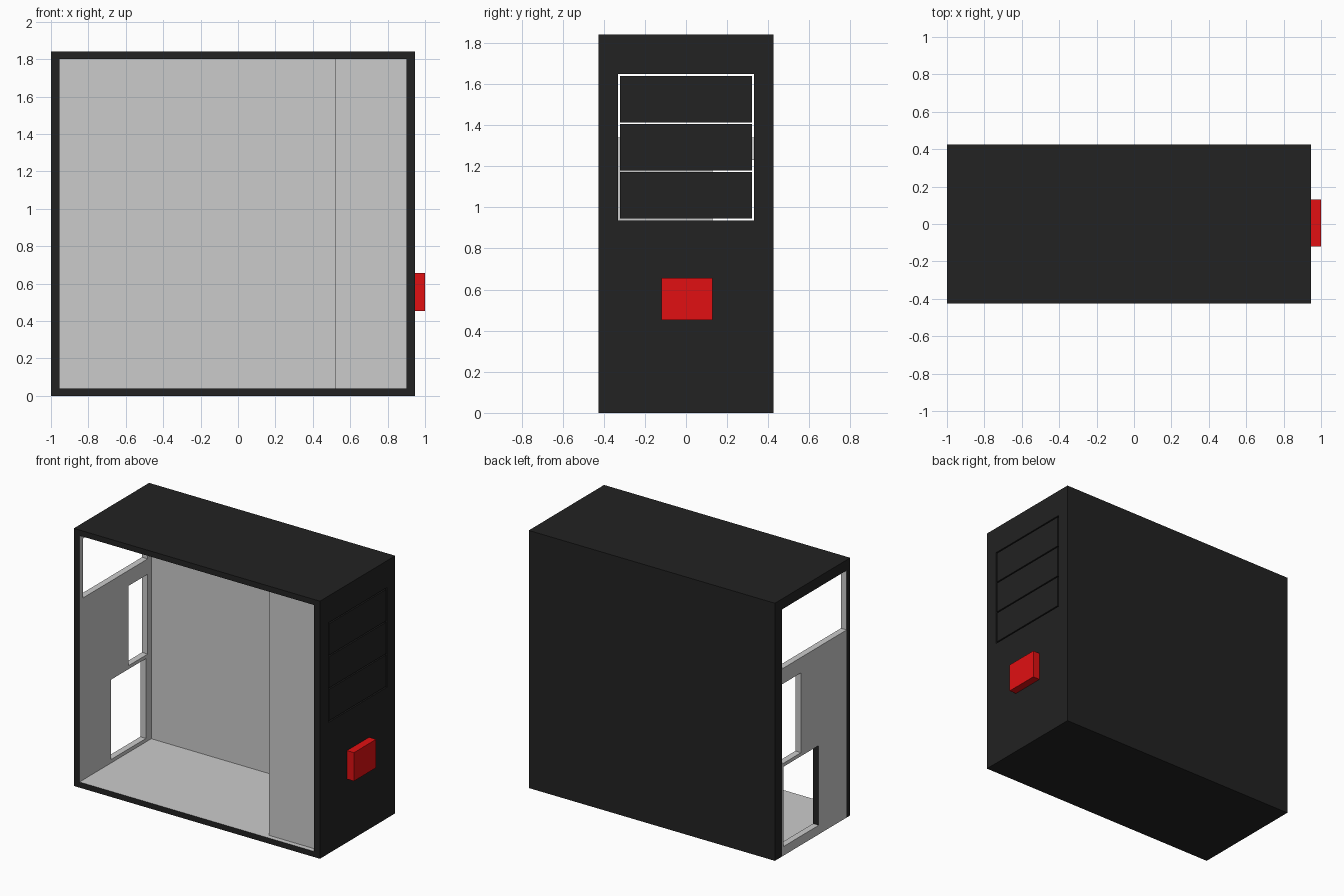
import bpy, bmesh
from mathutils import Vector

if "Cube" in bpy.data.objects:
    bpy.data.objects.remove(bpy.data.objects["Cube"])


def material(name, rgb):
    m = bpy.data.materials.new(name)
    m.diffuse_color = (*rgb, 1)
    m.use_nodes = True
    m.node_tree.nodes["Principled BSDF"].inputs["Base Color"].default_value = m.diffuse_color
    return m


DARK = material("black_paint", (0.016, 0.016, 0.016))
RED = material("red_plastic", (0.75, 0.005, 0.006))
GREY = None  # bare metal keeps the default look


def finish(bm, name, mat, is_grey):
    """Turn bm into an object; faces passing is_grey(centre, normal) are bare metal."""
    bmesh.ops.recalc_face_normals(bm, faces=bm.faces)
    for f in bm.faces:
        f.material_index = int(is_grey(f.calc_center_median(), f.normal))
    me = bpy.data.meshes.new(name)
    bm.to_mesh(me)
    bm.free()
    me.materials.append(mat)
    me.materials.append(GREY)
    ob = bpy.data.objects.new(name, me)
    bpy.context.collection.objects.link(ob)
    return ob


def box(name, lo, hi, mat=DARK, is_grey=lambda c, n: False):
    bm = bmesh.new()
    bmesh.ops.create_cube(bm, size=1)
    lo, hi = Vector(lo), Vector(hi)
    for v in bm.verts:
        v.co = (lo + hi) / 2 + v.co * (hi - lo)
    return finish(bm, name, mat, is_grey)


def side_wall(name, x0, x1, y_span, z_span, holes, is_grey):
    """Wall across x with rectangular holes given as (y0, y1, z0, z1)."""
    ys = sorted({*y_span, *(y for h in holes for y in h[:2])})
    zs = sorted({*z_span, *(z for h in holes for z in h[2:])})
    bm = bmesh.new()
    for a, b in zip(ys, ys[1:]):
        for c, d in zip(zs, zs[1:]):
            y, z = (a + b) / 2, (c + d) / 2
            if not any(h[0] < y < h[1] and h[2] < z < h[3] for h in holes):
                bm.faces.new([bm.verts.new((x0, *p)) for p in
                              ((a, c), (b, c), (b, d), (a, d))])
    bmesh.ops.remove_doubles(bm, verts=bm.verts, dist=1e-5)
    ext = bmesh.ops.extrude_face_region(bm, geom=bm.faces[:])
    for v in (g for g in ext["geom"] if isinstance(g, bmesh.types.BMVert)):
        v.co.x = x1
    return finish(bm, name, mat=DARK, is_grey=is_grey)


# Overall case: outer limits, inner limits
XL, XR, Y, H = -1.0, 0.945, 0.425, 1.84
IL, IR, IY, IB, IT = -0.955, 0.90, 0.385, 0.04, 1.80

# Closed back, floor and roof: black outside, bare inside
box("back_panel", (XL, IY, 0), (XR, Y, H), is_grey=lambda c, n: n.y < -0.5)
box("floor_panel", (IL, -Y, 0), (XR, IY, IB), is_grey=lambda c, n: n.z > 0.5)
box("roof_panel", (XL, -Y, IT), (XR, IY, H), is_grey=lambda c, n: n.z < -0.5)

# Connector end: bare plate in a black border, three openings
PY0, PY1, PZ = -0.385, 0.345, 1.765
openings = [(PY0, PY1, 1.34, PZ), (0.13, PY1, 0.66, 1.23), (-0.07, 0.325, 0.065, 0.635)]
rim = [(PY0, PY1, PZ, PZ)]


def rear_grey(c, n):
    if n.x > 0.5:
        return True
    if n.x < -0.5:
        return PY0 < c.y < PY1 and c.z < PZ
    outer = abs(c.y + Y) < 1e-4 or c.z < 1e-4
    black_reveal = abs(c.y + 0.07) < 1e-4
    return not (outer or black_reveal)


side_wall("connector_end_wall", XL, IL, (-Y, IY, PY0, PY1), (0, IT), openings, rear_grey)

# Drive end with a bay opening, filled by three covers with thin gaps
BAY = (-0.33, 0.33, 0.937, 1.648)
side_wall("drive_end_wall", IR, XR, (-Y, IY), (IB, IT), [BAY],
          lambda c, n: n.x < -0.5)
GAP = 0.009
pitch = (BAY[3] - BAY[2] - GAP) / 3
for i in range(3):
    z = BAY[2] + GAP + i * pitch
    box(f"bay_cover_{i + 1}", (IR, BAY[0] + GAP, z), (XR, BAY[1] - GAP, z + pitch - GAP))

# Bare plate beside the drive bays
box("drive_cage_plate", (0.52, -0.39, IB), (IR, -0.365, IT), GREY)

# Power button
box("power_button", (XR, -0.12, 0.453), (1.0, 0.13, 0.656), RED)
